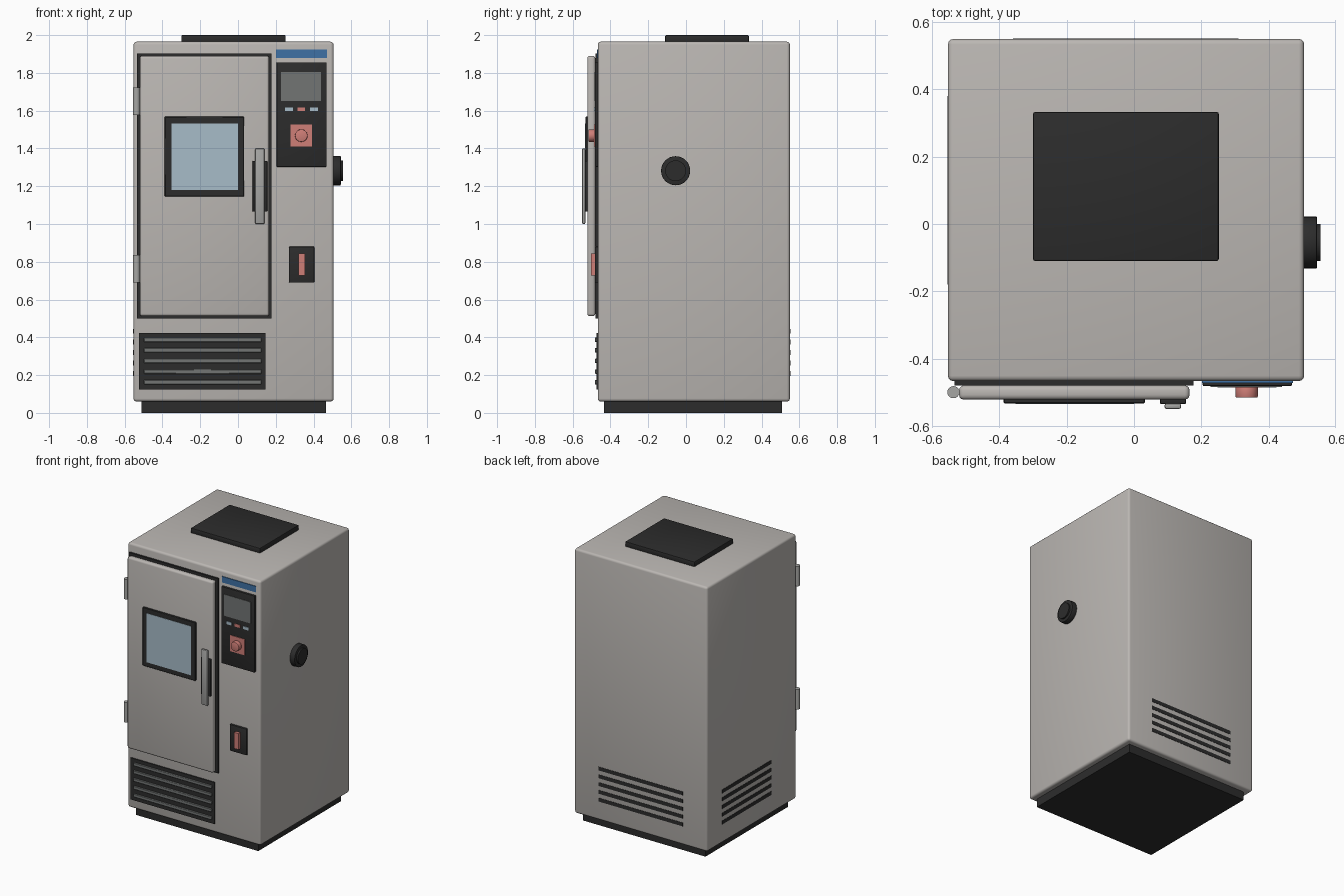
import bpy, math

if "Cube" in bpy.data.objects:
    bpy.data.objects.remove(bpy.data.objects["Cube"])


def material(name, srgb):
    m = bpy.data.materials.new(name)
    m.diffuse_color = [(c / 255 / 12.92 if c < 11 else ((c / 255 + 0.055) / 1.055) ** 2.4) for c in srgb] + [1]
    m.use_nodes = True
    m.node_tree.nodes["Principled BSDF"].inputs["Base Color"].default_value = m.diffuse_color
    return m


SHELL = material("warm grey paint", (187, 183, 179))
DARK = material("black plastic", (44, 44, 44))
STEEL = material("steel grey", (166, 166, 164))
SCREEN = material("dull grey", (114, 117, 116))
GLASS = material("pale blue glass", (167, 188, 200))
RED = material("soft red", (207, 126, 119))
BLUE = material("blue stripe", (62, 113, 165))


def finish(ob, name, mat, bevel, segments):
    ob.name = name
    ob.data.materials.append(mat)
    if bevel:
        mod = ob.modifiers.new("bevel", 'BEVEL')
        mod.width, mod.segments = bevel, segments
        mod.limit_method = 'ANGLE'
        bpy.ops.object.modifier_apply(modifier=mod.name)
        bpy.ops.object.shade_smooth_by_angle(angle=math.radians(40))
    return ob


def box(name, x, y, z, mat, bevel=0, segments=3):
    """Box from (min, max) ranges."""
    bpy.ops.mesh.primitive_cube_add(size=1)
    ob = bpy.context.object
    ob.location = [(r[0] + r[1]) / 2 for r in (x, y, z)]
    ob.scale = [r[1] - r[0] for r in (x, y, z)]
    bpy.ops.object.transform_apply(location=False, rotation=False, scale=True)
    return finish(ob, name, mat, bevel, segments)


def cylinder(name, centre, radius, depth, axis, mat, bevel=0):
    rot = {'x': (0, math.pi / 2, 0), 'y': (math.pi / 2, 0, 0), 'z': (0, 0, 0)}[axis]
    bpy.ops.mesh.primitive_cylinder_add(vertices=32, radius=radius, depth=depth, location=centre, rotation=rot)
    ob = finish(bpy.context.object, name, mat, bevel, 2)
    bpy.ops.object.shade_smooth_by_angle(angle=math.radians(40))
    return ob


F = -0.467  # front face of the cabinet

# Cabinet, plinth and roof unit
box("cabinet", (-0.553, 0.506), (F, 0.55), (0.06, 1.965), SHELL, 0.016)
box("plinth", (-0.51, 0.465), (-0.433, 0.507), (0, 0.065), DARK)
box("roof_cover", (-0.30, 0.252), (-0.11, 0.333), (1.96, 2.0), DARK, 0.006, 2)

# Door with gasket, window and handle
box("door_gasket", (-0.534, 0.177), (-0.48, F + 0.01), (0.50, 1.902), DARK)
box("door", (-0.52, 0.165), (-0.522, -0.48), (0.512, 1.89), SHELL, 0.014)
box("window_frame", (-0.388, 0.033), (-0.533, -0.515), (1.146, 1.568), DARK, 0.003, 1)
box("window_glass", (-0.353, 0.0), (-0.535, -0.53), (1.18, 1.533), GLASS)
box("handle_plate", (0.077, 0.155), (-0.535, -0.515), (1.066, 1.334), DARK, 0.004, 2)
box("handle_grip", (0.091, 0.14), (-0.55, -0.533), (1.0, 1.40), STEEL, 0.006, 2)
for i, z in enumerate((0.763, 1.65)):
    cylinder(f"hinge_{i + 1}", (-0.537, -0.50, z), 0.018, 0.144, 'z', STEEL)

# Control panel
box("control_panel", (0.204, 0.469), (-0.482, F + 0.01), (1.303, 1.856), DARK, 0.004, 2)
box("panel_screen", (0.227, 0.44), (-0.485, -0.48), (1.652, 1.806), SCREEN)
for i, (x, mat) in enumerate(((0.269, GLASS), (0.335, RED), (0.402, GLASS))):
    box(f"panel_button_{i + 1}", (x - 0.021, x + 0.021), (-0.486, -0.48), (1.597, 1.618), mat)
box("stop_plate", (0.277, 0.393), (-0.486, -0.48), (1.41, 1.526), RED)
cylinder("stop_button", (0.335, -0.499, 1.468), 0.033, 0.034, 'y', RED, 0.003)
box("top_stripe", (0.202, 0.472), (F - 0.005, F + 0.002), (1.88, 1.923), BLUE)

# Power switch
box("switch_plate", (0.27, 0.404), (-0.482, F + 0.01), (0.69, 0.88), DARK, 0.004, 2)
box("switch_rocker", (0.32, 0.356), (-0.502, -0.48), (0.727, 0.843), RED)

# Front grille with louvres
box("front_grille", (-0.525, 0.145), (-0.475, F + 0.01), (0.124, 0.424), DARK)
for i in range(5):
    z = 0.163 + i * 0.056
    box(f"front_louvre_{i + 1}", (-0.498, 0.124), (-0.483, -0.47), (z - 0.012, z + 0.012), SCREEN, 0.003, 1)

# Vent slots on the back and left side
for i in range(5):
    z = 0.208 + i * 0.056
    box(f"back_vent_{i + 1}", (-0.36, 0.31), (0.545, 0.552), (z - 0.013, z + 0.013), DARK)
    box(f"left_vent_{i + 1}", (-0.555, -0.548), (-0.18, 0.38), (z - 0.013, z + 0.013), DARK)

# Cable port on the right side
cylinder("port_flange", (0.521, -0.055, 1.282), 0.077, 0.046, 'x', DARK, 0.003)
cylinder("port_plug", (0.545, -0.055, 1.282), 0.055, 0.02, 'x', DARK)
